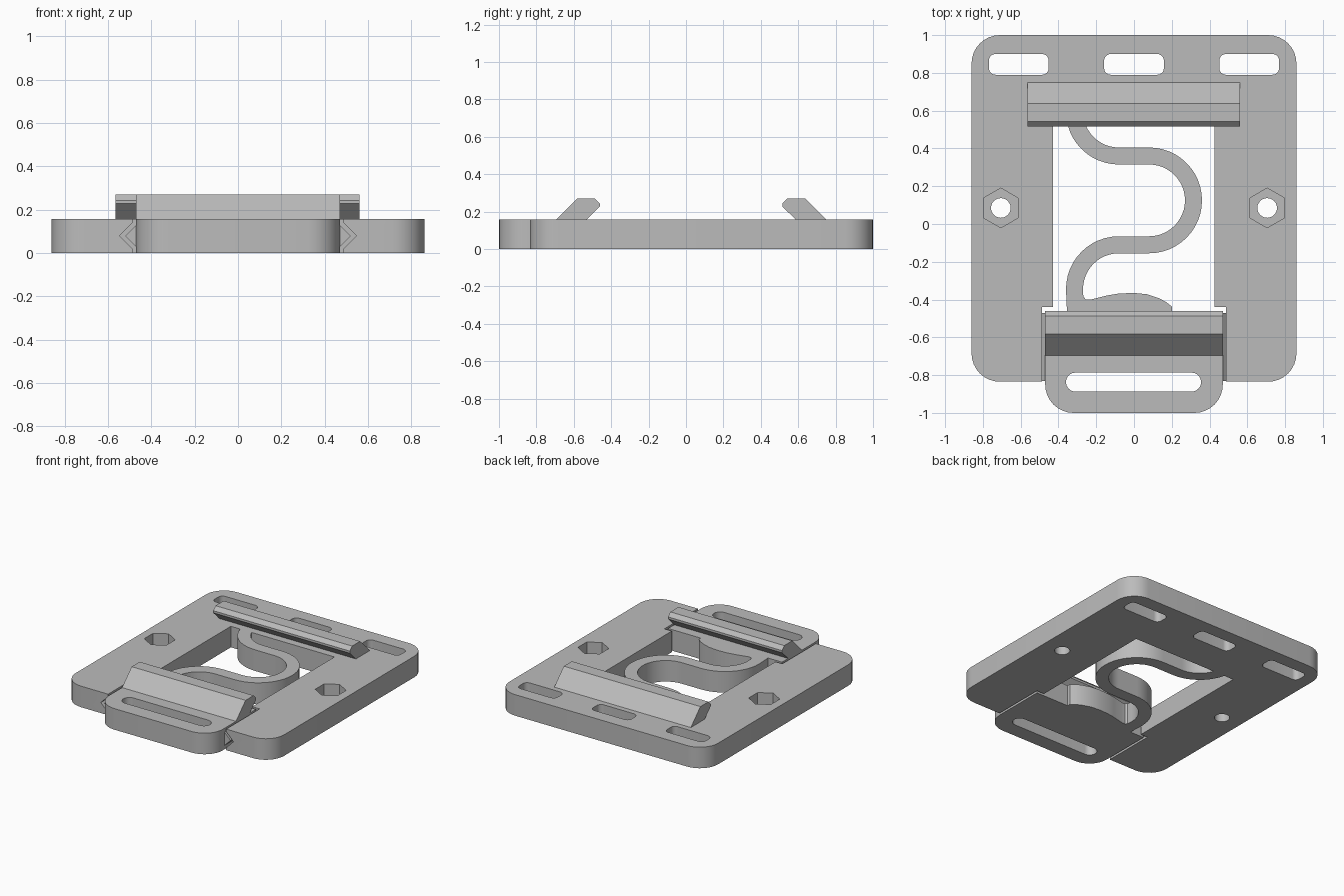
import bpy, bmesh
from math import sin, cos, pi, radians
from mathutils import Vector

old = bpy.data.objects.get("Cube")
if old:
    bpy.data.objects.remove(old, do_unlink=True)

TOP = 0.157      # thickness of the flat parts
EDGE = 0.53      # rear end of the window in the base
LIP = -0.46      # rear end of the slider

grey = bpy.data.materials.new("plastic_grey")
grey.use_nodes = True
COLOUR = (0.5, 0.5, 0.5, 1)
grey.diffuse_color = COLOUR
grey.node_tree.nodes["Principled BSDF"].inputs["Base Color"].default_value = COLOUR


def prism(name, pts, lo, hi, axis="z"):
    """Extrude a 2D outline along an axis."""
    place = {"z": lambda a, b, c: (a, b, c),
             "y": lambda a, b, c: (a, c, b),
             "x": lambda a, b, c: (c, a, b)}[axis]
    bm = bmesh.new()
    face = bm.faces.new([bm.verts.new(place(a, b, lo)) for a, b in pts])
    new = bmesh.ops.extrude_face_region(bm, geom=[face])["geom"]
    shift = Vector(place(0, 0, hi - lo))
    bmesh.ops.translate(bm, vec=shift, verts=[v for v in new if isinstance(v, bmesh.types.BMVert)])
    bmesh.ops.recalc_face_normals(bm, faces=bm.faces)
    mesh = bpy.data.meshes.new(name)
    bm.to_mesh(mesh)
    bm.free()
    mesh.materials.append(grey)
    obj = bpy.data.objects.new(name, mesh)
    bpy.context.collection.objects.link(obj)
    return obj


def arc(cx, cy, r, a0, a1, n=8):
    return [(cx + r * cos(radians(a0 + (a1 - a0) * i / n)),
             cy + r * sin(radians(a0 + (a1 - a0) * i / n))) for i in range(n + 1)]


def rounded(x0, x1, y0, y1, front, back):
    """Rectangle outline with a front and a back corner radius."""
    pts = []
    for x, y, sx, sy, r, a in ((x1, y1, -1, -1, back, 0), (x0, y1, 1, -1, back, 90),
                               (x0, y0, 1, 1, front, 180), (x1, y0, -1, 1, front, 270)):
        pts += arc(x + sx * r, y + sy * r, r, a, a + 90) if r else [(x, y)]
    return pts


def activate(obj):
    bpy.ops.object.select_all(action="DESELECT")
    obj.select_set(True)
    bpy.context.view_layer.objects.active = obj


def cut(obj, cutter):
    cutter.hide_render = True
    mod = obj.modifiers.new("cut", "BOOLEAN")
    mod.operation, mod.solver, mod.object = "DIFFERENCE", "EXACT", cutter
    activate(obj)
    bpy.ops.object.modifier_apply(modifier=mod.name)
    bpy.data.objects.remove(cutter, do_unlink=True)


def smooth(obj):
    activate(obj)
    bpy.ops.object.shade_smooth_by_angle(angle=radians(30))


# Base plate with its window
base = prism("base_plate", rounded(-0.86, 0.86, -0.835, 1.0, 0.15, 0.15), 0, TOP)
cut(base, prism("window_cutter", rounded(-0.43, 0.425, -1.1, EDGE, 0, 0), -0.1, 0.3))

# Wider slider channel with a V groove on both sides
mid = TOP / 2
side = [(0.487, -0.1), (0.487, mid - 0.06), (0.547, mid), (0.487, mid + 0.06), (0.487, 0.3)]
cut(base, prism("channel_cutter", side + [(-x, z) for x, z in reversed(side)], -1.1, -0.44, "y"))

# Strap slots along the rear
for x in (-0.61, 0, 0.61):
    cut(base, prism("slot_cutter", rounded(x - 0.158, x + 0.158, 0.79, 0.9, 0.035, 0.035), -0.1, 0.3))

# Bolt holes with hexagonal nut recesses
for x in (-0.705, 0.705):
    cut(base, prism("bolt_cutter", arc(x, 0.085, 0.052, 0, 345, 23), -0.1, 0.3))
    cut(base, prism("nut_cutter", arc(x, 0.085, 0.105, 30, 330, 5), 0.07, 0.3))
smooth(base)

# Slider with its pull slot
slider = prism("slider", rounded(-0.47, 0.47, -1.0, LIP, 0.15, 0), 0, TOP)
cut(slider, prism("pull_cutter", rounded(-0.36, 0.355, -0.887, -0.787, 0.0499, 0.0499), -0.1, 0.3))
smooth(slider)

# V rails on the slider sides
for s, label in ((1, "left"), (-1, "right")):
    prism(label + "_rail", [(s * 0.47, mid - 0.05), (s * 0.52, mid), (s * 0.47, mid + 0.05)],
          -0.83, -0.47, "y")


def hook(name, tip, s, x0, x1):
    """Slanted clamp jaw; s is the direction from its tip to its back."""
    profile = [(0.072, TOP), (0, 0.227), (0, 0.243), (0.027, 0.27), (0.122, 0.27), (0.235, TOP)]
    return prism(name, [(tip + s * d, z) for d, z in profile], x0, x1, "x")


hook("rear_jaw", 0.515, 1, -0.565, 0.562)
hook("front_jaw", LIP, -1, -0.47, 0.47)


def spring_side(d):
    """One edge of the winding spring, offset d from its centre line."""
    r = 0.235
    return (arc(-0.08, 0.595, r + d, 180, 270, 12)
            + arc(0.08, 0.125, r - d, 90, -90, 24)
            + arc(-0.08, -0.345, r + d, 90, 180, 12)
            + [(-0.31 - d, LIP)])


# Winding spring, trimmed where it meets the base
spring = prism("spring", spring_side(0.045) + spring_side(-0.045)[::-1], 0, TOP)
bm = bmesh.new()
bm.from_mesh(spring.data)
bmesh.ops.bisect_plane(bm, geom=bm.verts[:] + bm.edges[:] + bm.faces[:], plane_co=(0, EDGE, 0),
                       plane_no=(0, 1, 0), clear_outer=True)
bm.to_mesh(spring.data)
bm.free()
smooth(spring)

# Curved stop between the spring and the slider
stop = prism("spring_stop", [(-0.275, LIP), (-0.267, -0.385), (-0.255, -0.4), (-0.23, -0.4),
                             (-0.14, -0.378), (-0.08, -0.368), (0, -0.365), (0.07, -0.372),
                             (0.13, -0.392), (0.17, -0.413), (0.2, -0.437), (0.2, LIP)], 0, TOP)
smooth(stop)
